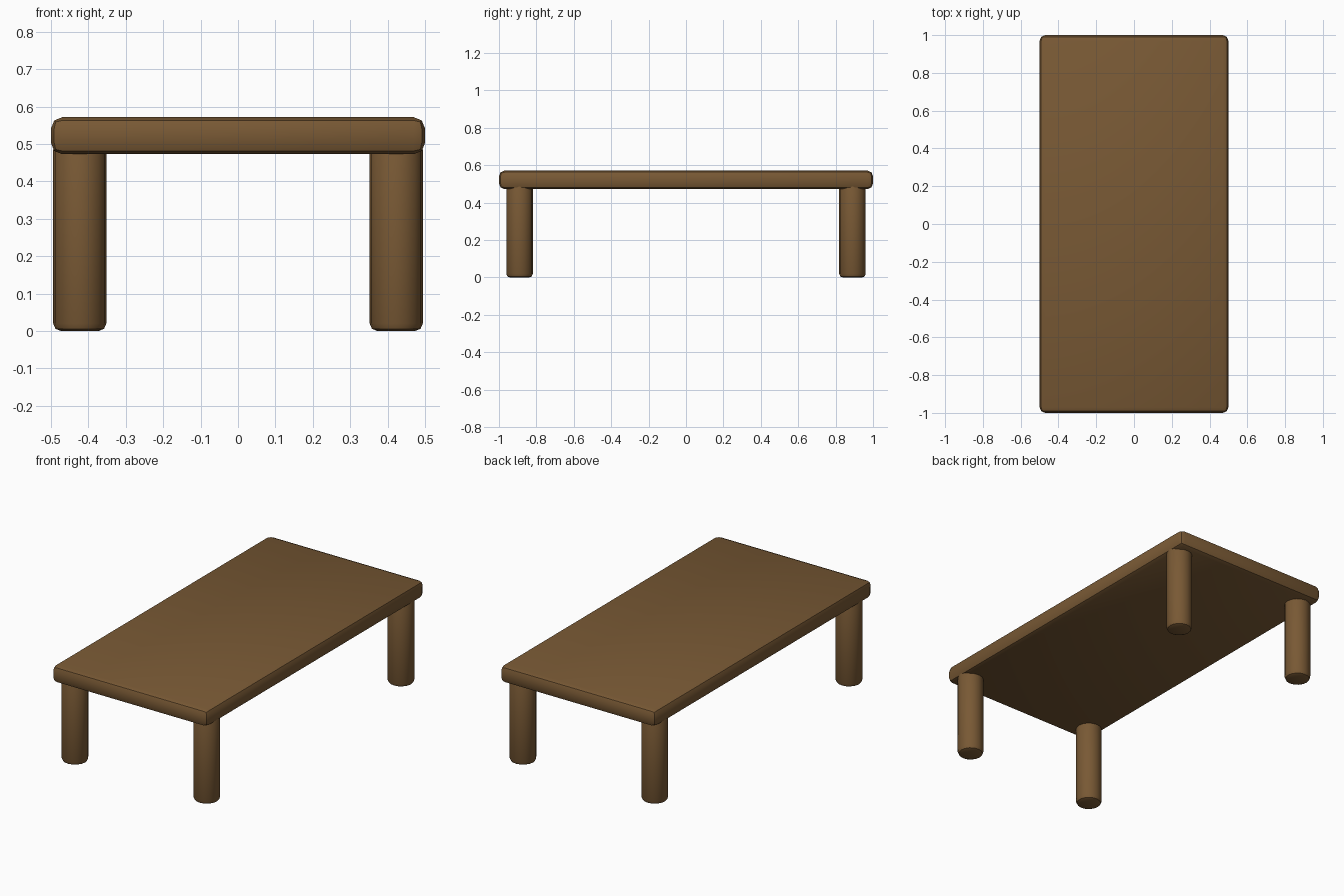
import bpy

if "Cube" in bpy.data.objects:
    bpy.data.objects.remove(bpy.data.objects["Cube"])

wood = bpy.data.materials.new("brown_wood")
wood.diffuse_color = (0.19, 0.10, 0.035, 1)
wood.use_nodes = True
wood.node_tree.nodes["Principled BSDF"].inputs["Base Color"].default_value = wood.diffuse_color


def finish(obj, name, bevel):
    """Name the part, round its edges, shade it smooth and colour it."""
    obj.name = name
    bpy.ops.object.transform_apply(location=False, rotation=False, scale=True)
    mod = obj.modifiers.new("rounded_edges", "BEVEL")
    mod.width = bevel
    mod.segments = 2
    mod.limit_method = "ANGLE"
    mod.angle_limit = 0.8
    bpy.ops.object.modifier_apply(modifier=mod.name)
    bpy.ops.object.shade_smooth_by_angle()
    obj.data.materials.append(wood)


# Table top
bpy.ops.mesh.primitive_cube_add(size=1, location=(0, 0, 0.522))
top = bpy.context.object
top.scale = (1, 2, 0.099)
finish(top, "table_top", 0.03)

# Four round legs, sunk slightly into the top
LEG_HEIGHT = 0.505
for x, side in ((-0.423, "left"), (0.423, "right")):
    for y, end in ((-0.89, "front"), (0.89, "back")):
        bpy.ops.mesh.primitive_cylinder_add(
            vertices=16, radius=0.071, depth=LEG_HEIGHT,
            location=(x, y, LEG_HEIGHT / 2))
        finish(bpy.context.object, f"{end}_{side}_leg", 0.02)
